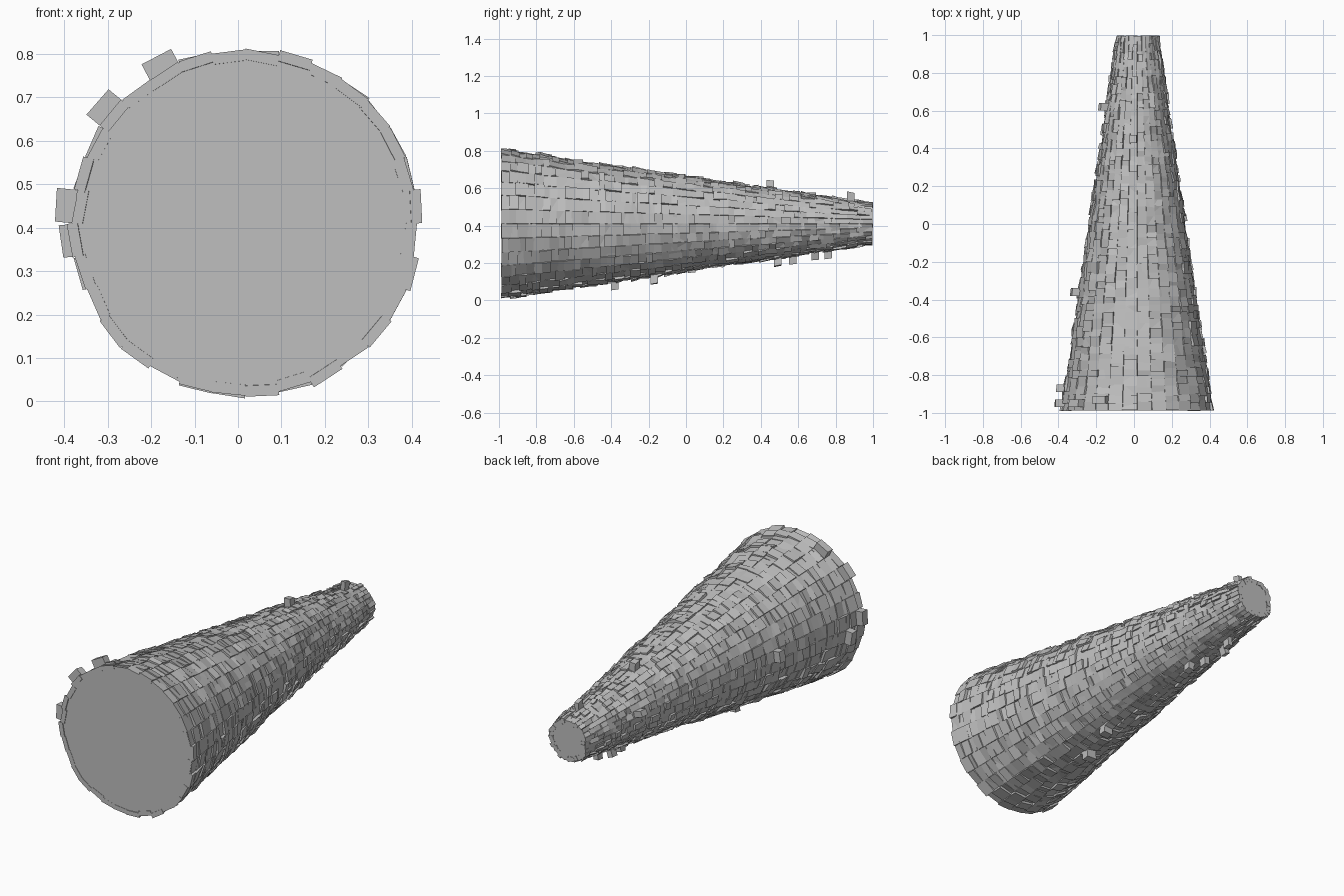
import bpy, bmesh, math, random
from mathutils import Vector

random.seed(7)
cube = bpy.data.objects.get("Cube")
if cube:
    bpy.data.objects.remove(cube)

SIDES, ROWS = 32, 46
CX, CZ = 0.017, 0.41
FRONT, BACK = -0.985, 0.995
STEP = 2 * math.pi / SIDES


def material(name, value):
    m = bpy.data.materials.new(name)
    m.use_nodes = True
    colour = (value, value, value, 1)
    m.diffuse_color = colour
    m.node_tree.nodes["Principled BSDF"].inputs["Base Color"].default_value = colour
    return m


grey = material("light grey", 0.52)


def radius(y):
    t = (y - FRONT) / (BACK - FRONT)
    return 0.395 + t * (0.106 - 0.395)


def point(angle, y, r):
    return Vector((CX + r * math.cos(angle), y, CZ + r * math.sin(angle)))


def finish(bm, name):
    bmesh.ops.recalc_face_normals(bm, faces=bm.faces)
    mesh = bpy.data.meshes.new(name)
    bm.to_mesh(mesh)
    bm.free()
    mesh.materials.append(grey)
    obj = bpy.data.objects.new(name, mesh)
    bpy.context.collection.objects.link(obj)
    return obj


# Tapered body with fanned end caps
bm = bmesh.new()
rings = [[bm.verts.new(point(i * STEP, y, radius(y))) for i in range(SIDES)]
         for y in (FRONT, BACK)]
hubs = [bm.verts.new(point(0, y, 0)) for y in (FRONT, BACK)]
for i in range(SIDES):
    j = (i + 1) % SIDES
    bm.faces.new((rings[0][i], rings[0][j], rings[1][j], rings[1][i]))
    for ring, hub in zip(rings, hubs):
        bm.faces.new((ring[i], ring[j], hub))
finish(bm, "tapered_body")


def add_brick(bm, angle, y0, y1, lift, depth, wobble):
    """One block whose outer face is lifted off the body and slightly uneven."""
    tilt_a, tilt_y = (random.uniform(-wobble, wobble) for _ in range(2))
    layers = []
    for outer in (False, True):
        layer = []
        for sa, sy in ((-1, -1), (1, -1), (1, 1), (-1, 1)):
            y = y0 if sy < 0 else y1
            r = radius(y) + lift + sa * tilt_a + sy * tilt_y
            # Blocks keep a constant width through their depth
            half = radius(y) * math.tan(STEP / 2)
            base = point(angle, y, r if outer else r - depth)
            side = Vector((-math.sin(angle), 0, math.cos(angle)))
            layer.append(bm.verts.new(base + side * half * sa))
        layers.append(layer)
    low, high = layers
    bm.faces.new(low)
    bm.faces.new(high)
    for i in range(4):
        j = (i + 1) % 4
        bm.faces.new((low[i], low[j], high[j], high[i]))


# Uneven blocks covering the body, staggered from column to column
bm = bmesh.new()
pitch = (BACK - FRONT) / ROWS
for col in range(SIDES):
    angle = (col + 0.5) * STEP
    cuts = [FRONT] + [FRONT + pitch * (k + random.uniform(-0.3, 0.3))
                      for k in range(1, ROWS)] + [BACK]
    for y0, y1 in zip(cuts, cuts[1:]):
        add_brick(bm, angle, y0 + random.uniform(-0.004, 0),
                  y1 + random.uniform(0, 0.004),
                  random.uniform(-0.003, 0.012), 0.025, 0.004)
finish(bm, "surface_blocks")

# Stray blocks pushed outward: column (counter-clockwise from +x) and y
strays = [(10, -0.93), (12, -0.95), (15, -0.95), (16, -0.87), (15, -0.36),
          (14, 0.62), (8, 0.45), (7, 0.88), (24, -0.17), (23, -0.38),
          (24, 0.49), (23, 0.57), (22, 0.69), (23, 0.76)]
bm = bmesh.new()
for col, y in strays:
    add_brick(bm, (col + 0.5) * STEP, y - 0.02, y + 0.02, 0.047, 0.05, 0.002)
finish(bm, "stray_blocks")
